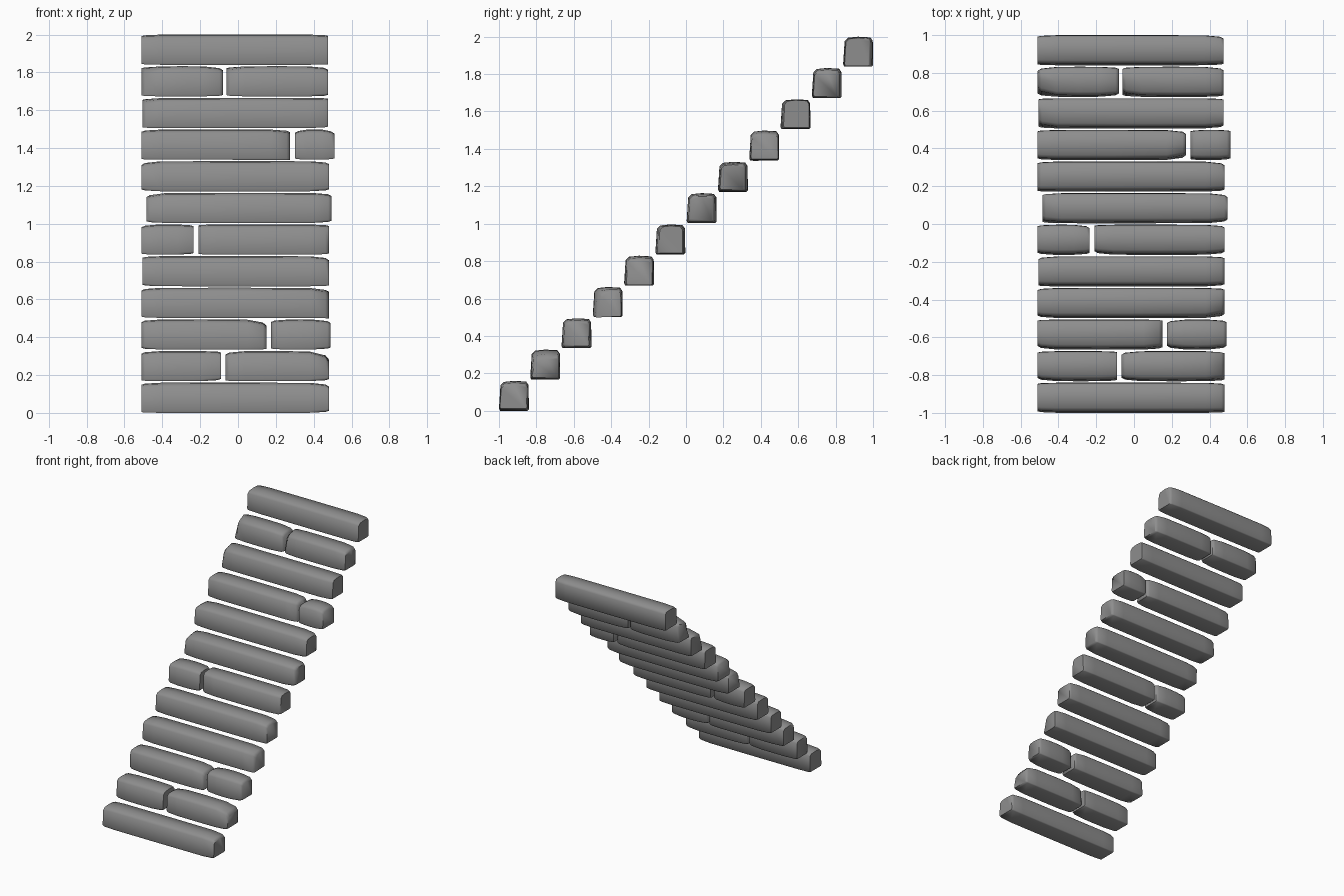
import bpy, bmesh, random

if "Cube" in bpy.data.objects:
    bpy.data.objects.remove(bpy.data.objects["Cube"], do_unlink=True)
random.seed(4)

stone = bpy.data.materials.new("grey_stone")
stone.use_nodes = True
grey = (0.27, 0.27, 0.27, 1)
stone.diffuse_color = grey
bsdf = stone.node_tree.nodes["Principled BSDF"]
bsdf.inputs["Base Color"].default_value = grey
bsdf.inputs["Roughness"].default_value = 0.9

SIZE, PITCH = 0.16, 1.84 / 11
# Worn square cross-section, centred, as fractions of half the block size
PROFILE = [(-.93, -1), (.9, -1), (1, -.92), (.98, .72), (.82, .95),
           (0, 1), (-.66, .93), (-.9, .7), (-1, -.85)]


def stone_block(name, x0, x1, row, chips):
    """Loft the worn profile from end to end, shrinking it at both ends."""
    yc = -1 + SIZE / 2 + row * PITCH
    zc = SIZE / 2 + row * PITCH
    bm = bmesh.new()
    length = x1 - x0
    reach = min(0.1, length * 0.3)
    ends = []
    for side in (0, 1):
        # Vertical and depth wear on each end, plus an optional chipped corner
        ends.append([random.uniform(.03, .16) for _ in range(4)] + [chips.get(side, (0, 0, 0))])

    def ring(x, side, amount):
        front, back, top, bottom, chip = ends[side]
        verts = []
        for u, w in PROFILE:
            fy = 1 - amount * (front if u < 0 else back)
            fz = 1 - amount * (top if w > 0 else bottom * .6)
            # A chip pulls its corner inward, fading across the section
            cy, cz, depth = chip
            pull = depth * amount * max(0, (u * cy + w * cz)) / 2
            verts.append(bm.verts.new((x, yc + SIZE / 2 * (u * fy - cy * pull),
                                       zc + SIZE / 2 * (w * fz - cz * pull))))
        return verts

    rings = [ring(x0, 0, 1.7), ring(x0 + .018, 0, .8), ring(x0 + reach, 0, .1),
             ring((x0 + x1) / 2, 0, 0), ring(x1 - reach, 1, .1),
             ring(x1 - .018, 1, .8), ring(x1, 1, 1.7)]
    n = len(PROFILE)
    for a, b in zip(rings, rings[1:]):
        for i in range(n):
            bm.faces.new((a[i], a[(i + 1) % n], b[(i + 1) % n], b[i]))
    bm.faces.new(rings[0])
    bm.faces.new(rings[-1])
    bmesh.ops.recalc_face_normals(bm, faces=bm.faces)
    mesh = bpy.data.meshes.new(name)
    bm.to_mesh(mesh)
    bm.free()
    mesh.materials.append(stone)
    obj = bpy.data.objects.new(name, mesh)
    bpy.context.collection.objects.link(obj)
    bpy.ops.object.select_all(action="DESELECT")
    obj.select_set(True)
    bpy.context.view_layer.objects.active = obj
    bpy.ops.object.shade_smooth_by_angle(angle=1.1)


# Steps from bottom to top: gap position splits a step into two stones
left, right = -.51, .48
steps = [
    [(left, right)],
    [(left, -.09), (-.065, right)],
    [(left, .15), (.175, .49)],
    [(left, right)],
    [(-.505, right)],
    [(left, -.235), (-.21, right)],
    [(-.485, .495)],
    [(left, right)],
    [(left, .275), (.3, .51)],
    [(-.505, .475)],
    [(left, -.08), (-.06, .475)],
    [(left, .475)],
]
# Chipped corners: (step, stone) -> end: (depth direction, height direction, amount)
chipped = {
    (1, 1): {1: (-.3, 1, .5)},
    (2, 0): {1: (-.3, 1, .35)},
    (3, 0): {1: (-1, .5, .4)},
    (6, 0): {0: (-.4, 1, .35)},
    (8, 0): {1: (-1, .4, .35)},
    (9, 0): {0: (-.7, .7, .4)},
    (10, 0): {0: (-1, .8, .4)},
    (10, 1): {0: (-.8, .8, .3)},
}
for row, stones in enumerate(steps):
    for k, (a, b) in enumerate(stones):
        stone_block(f"step_{row + 1}_stone_{k + 1}", a, b, row, chipped.get((row, k), {}))
